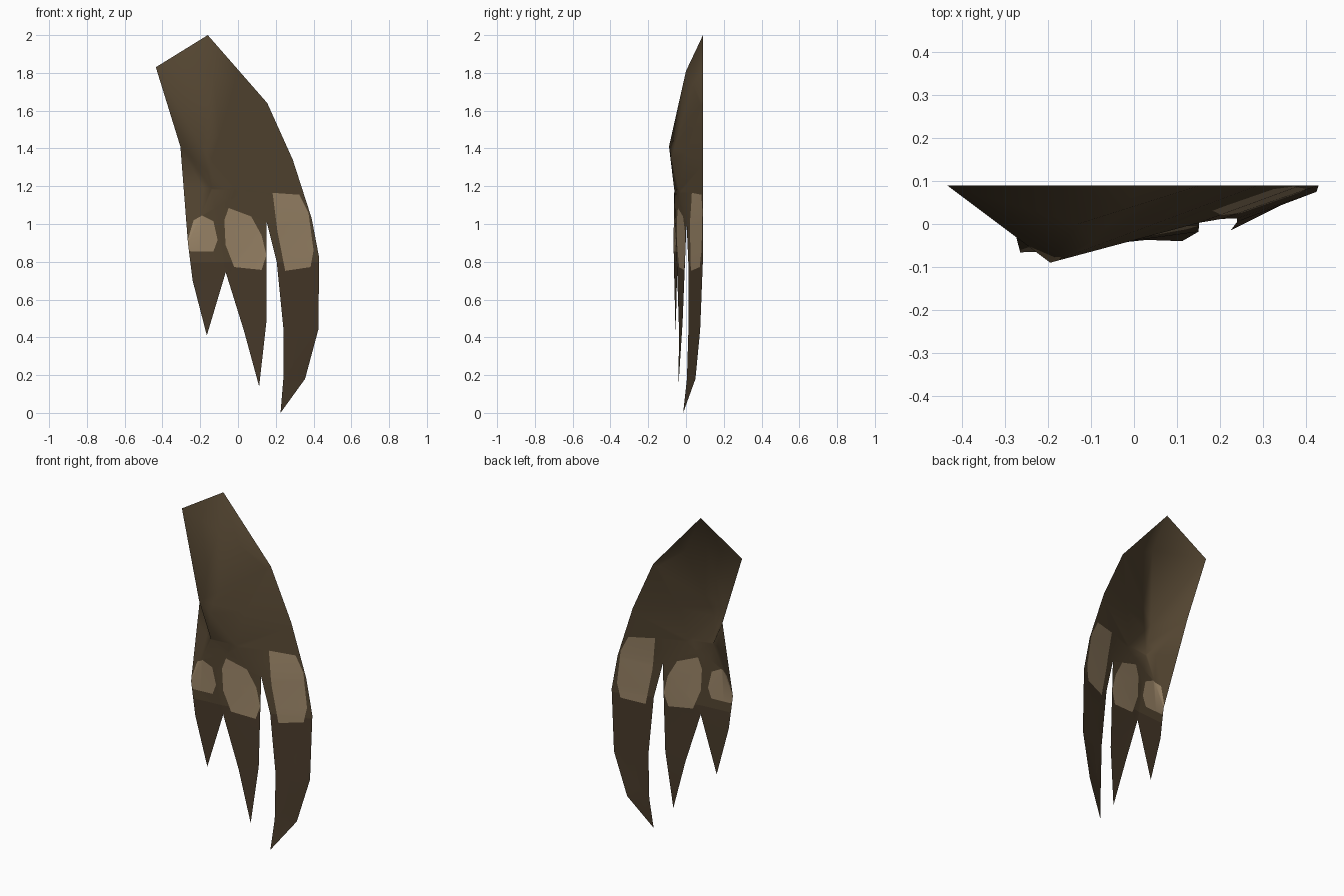
import bpy, bmesh
from mathutils import Vector

if "Cube" in bpy.data.objects:
    bpy.data.objects.remove(bpy.data.objects["Cube"])


def material(name, rgb):
    m = bpy.data.materials.new(name)
    m.diffuse_color = (*rgb, 1)
    m.use_nodes = True
    m.node_tree.nodes["Principled BSDF"].inputs["Base Color"].default_value = m.diffuse_color
    return m


# Key points of the thin, forward-bulging sheet (x, y, z)
P = {
    # wrist and outer rim
    'top': (-.16, .09, 2.0), 'corner': (-.435, .09, 1.83), 'left': (-.305, .09, 1.41),
    'r1': (.155, .09, 1.64), 'r2': (.29, .09, 1.34), 'r3': (.39, .09, 1.03), 'r4': (.43, .09, .82),
    # ridge down the middle
    'ridge1': (-.13, 0, 1.81), 'ridge2': (-.195, -.09, 1.41), 'ridge3': (-.135, -.062, 1.18),
    # short left finger
    'a1': (-.265, -.066, .9), 'a2': (-.24, -.062, .70), 'a_tip': (-.165, -.055, .41),
    'gap1': (-.065, -.047, .745),
    # middle finger
    'b1': (.03, -.037, .44), 'b_tip': (.112, -.04, .14), 'b2': (.15, -.018, .48),
    'gap2': (.152, .003, 1.01),
    # long right finger
    'c1': (.205, .012, .8), 'c2': (.24, .013, .45), 'c3': (.24, .005, .18),
    'c_tip': (.225, -.015, 0), 'c4': (.355, .05, .18), 'c5': (.425, .075, .44),
}

# Triangles of each region
WRIST = ["corner ridge1 top", "corner ridge2 ridge1", "corner left ridge2",
         "top ridge1 r1", "ridge1 ridge2 r1", "r1 ridge2 r2"]
PALM = ["r2 ridge2 gap2", "r2 gap2 r3", "left ridge3 ridge2", "left a1 ridge3",
        "ridge2 ridge3 gap2", "a1 gap1 ridge3", "ridge3 gap1 gap2"]
FINGERS = ["a1 a2 gap1", "a2 a_tip gap1",
           "gap1 b2 gap2", "gap1 b1 b2", "b1 b_tip b2",
           "gap2 c1 r3", "r3 c1 r4", "c1 c2 r4", "c2 c5 r4",
           "c2 c3 c5", "c3 c4 c5", "c3 c_tip c4"]

# Pale knuckle patches as front outlines (x, z), clockwise seen from the front
PATCHES = [
    [(-.28, .87), (-.235, 1.02), (-.19, 1.045), (-.13, 1.015), (-.108, .915), (-.13, .855), (-.25, .855)],
    [(-.072, 1.02), (-.05, 1.085), (.07, 1.04), (.125, .94), (.15, .835), (.125, .757), (-.02, .772), (-.066, .89)],
    [(.183, 1.165), (.325, 1.155), (.373, 1.06), (.4, .86), (.384, .772), (.25, .752), (.209, .96)],
]

bm = bmesh.new()
verts = {k: bm.verts.new(c) for k, c in P.items()}
for names in WRIST + PALM + FINGERS:
    f = bm.faces.new([verts[k] for k in names.split()])
    f.normal_update()
    if f.normal.y > 0:
        f.normal_flip()


def cut(faces, point, normal):
    # Cut the given faces by a plane and return the resulting faces
    geom = set(faces)
    for f in faces:
        geom.update(f.edges)
        geom.update(f.verts)
    out = bmesh.ops.bisect_plane(bm, geom=list(geom), plane_co=point, plane_no=normal, dist=1e-5)
    return [g for g in out['geom'] if isinstance(g, bmesh.types.BMFace)]


# Darker claws below the knuckles
cut(bm.faces[:], Vector((0, 0, .80)), Vector((0, 0, 1)))
for f in bm.faces:
    f.material_index = 1 if f.calc_center_median().z < .80 else 0

# Trim each patch out of the sheet, one side at a time
for outline in PATCHES:
    inside = bm.faces[:]
    for (x0, z0), (x1, z1) in zip(outline, outline[1:] + outline[:1]):
        point = Vector((x0, 0, z0))
        inward = Vector((z1 - z0, 0, x0 - x1)).normalized()
        inside = [f for f in cut(inside, point, inward)
                  if (f.calc_center_median() - point).dot(inward) > 0]
    for f in inside:
        f.material_index = 2

for f in bm.faces:
    f.smooth = True
mesh = bpy.data.meshes.new("clawed_hand")
bm.to_mesh(mesh)
bm.free()
for m in (material("dark brown", (.085, .058, .030)),
          material("claw brown", (.064, .042, .023)),
          material("pale tan", (.32, .23, .135))):
    mesh.materials.append(m)
obj = bpy.data.objects.new("clawed_hand", mesh)
bpy.context.collection.objects.link(obj)
